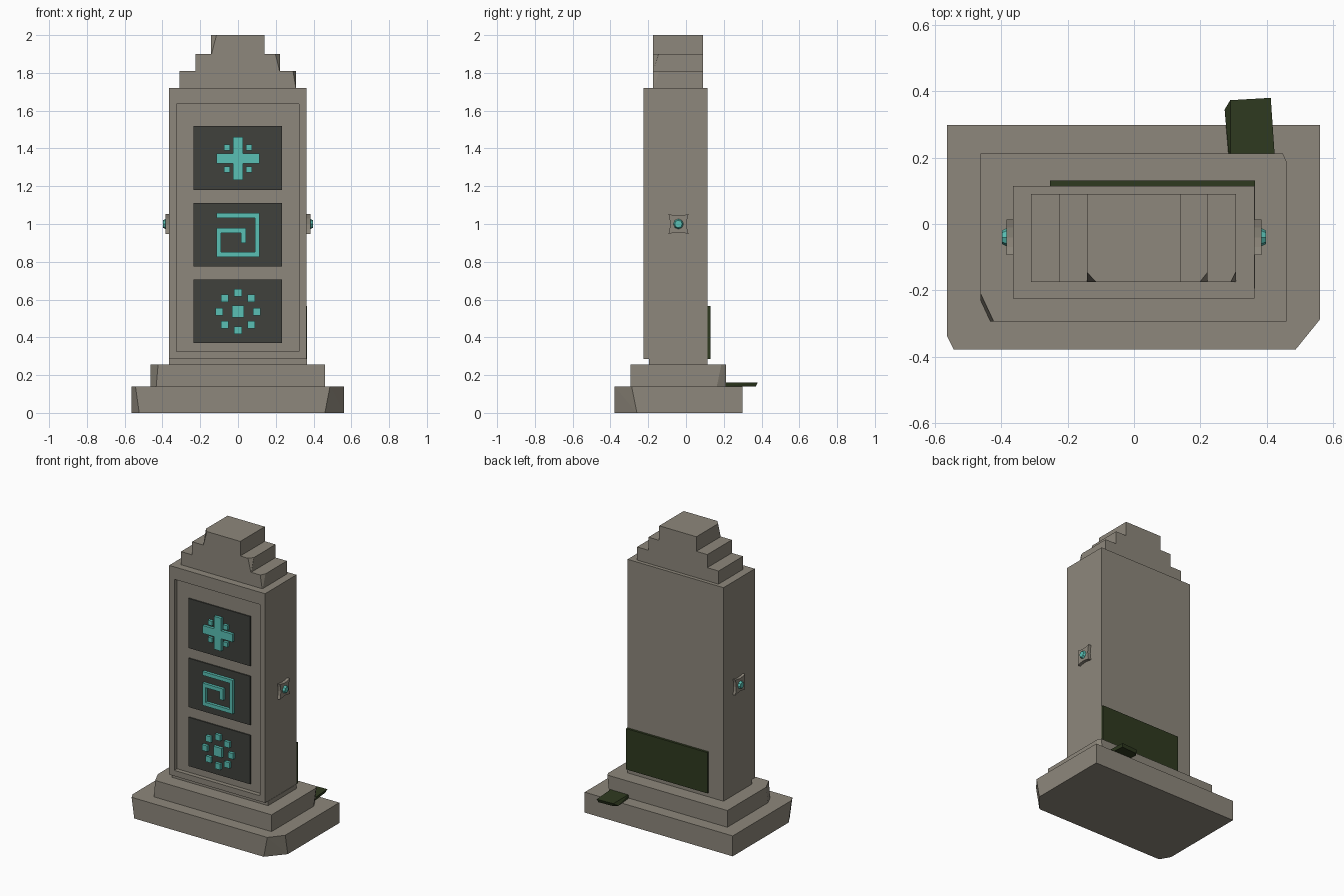
import bpy, bmesh, math
from mathutils import Matrix

if "Cube" in bpy.data.objects:
    bpy.data.objects.remove(bpy.data.objects["Cube"])


def material(name, rgb):
    m = bpy.data.materials.new(name)
    m.diffuse_color = (*rgb, 1)
    m.use_nodes = True
    m.node_tree.nodes["Principled BSDF"].inputs["Base Color"].default_value = m.diffuse_color
    return m


STONE = material("stone", (0.27, 0.245, 0.20))
DARK = material("dark_stone", (0.05, 0.052, 0.045))
TEAL = material("teal_inlay", (0.10, 0.53, 0.46))
MOSS = material("moss", (0.028, 0.042, 0.014))


def finish(name, bm, mat):
    bmesh.ops.recalc_face_normals(bm, faces=bm.faces[:])
    me = bpy.data.meshes.new(name)
    bm.to_mesh(me)
    bm.free()
    me.materials.append(mat)
    ob = bpy.data.objects.new(name, me)
    bpy.context.collection.objects.link(ob)
    return ob


def hull(name, pts, mat):
    bm = bmesh.new()
    for p in pts:
        bm.verts.new(p)
    bmesh.ops.convex_hull(bm, input=bm.verts[:])
    bmesh.ops.dissolve_limit(bm, angle_limit=0.01, verts=bm.verts[:], edges=bm.edges[:])
    return finish(name, bm, mat)


def block(name, x, y, z, mat=STONE, chips={}):
    """Box whose vertical corners (sx, sy) may be chipped: ((dx, dy) bottom, (dx, dy) top)."""
    pts = []
    for i, sx in enumerate((-1, 1)):
        for j, sy in enumerate((-1, 1)):
            for k in (0, 1):
                dx, dy = chips.get((sx, sy), ((0, 0), (0, 0)))[k]
                pts.append((x[i] - sx * dx, y[j], z[k]))
                if dx:
                    pts.append((x[i], y[j] - sy * dy, z[k]))
    return hull(name, pts, mat)


def prism(name, outlines, to3d, depth, mat):
    """Extrude flat outlines; to3d maps (u, v, d) to a position."""
    bm = bmesh.new()
    for pts in outlines:
        a, b = ([bm.verts.new(to3d(u, v, d)) for u, v in pts] for d in depth)
        bm.faces.new(a)
        bm.faces.new(b[::-1])
        for i in range(len(a)):
            j = (i + 1) % len(a)
            bm.faces.new((a[i], b[i], b[j], a[j]))
    return finish(name, bm, mat)


def square(cx, cz, r):
    return [(cx - r, cz - r), (cx + r, cz - r), (cx + r, cz + r), (cx - r, cz + r)]


# Stepped plinth with chipped corners
block("base_slab", (-0.563, 0.56), (-0.378, 0.298), (0, 0.14), chips={
    (-1, -1): ((0.04, 0.07), (0.02, 0.04)), (1, -1): ((0.10, 0.118), (0.073, 0.09))})
block("upper_step", (-0.463, 0.46), (-0.293, 0.213), (0.14, 0.255), chips={
    (-1, -1): ((0.03, 0.065), (0.04, 0.085)), (1, 1): ((0.026, 0.05), (0.012, 0.026))})
block("neck", (-0.365, 0.365), (-0.195, 0.115), (0.255, 0.285))

# Main slab with recessed front panel
body = block("main_slab", (-0.365, 0.363), (-0.225, 0.115), (0.285, 1.72))
bm = bmesh.new()
bm.from_mesh(body.data)
front = min(bm.faces, key=lambda f: f.calc_center_median().y)
lip = bmesh.ops.inset_region(bm, faces=[front], thickness=0.055)
ring = bmesh.ops.extrude_face_region(bm, geom=[front])
inner = [v for v in ring["geom"] if isinstance(v, bmesh.types.BMVert)]
rim = list(front.verts) if front.is_valid else []
for v in set(rim + inner):
    if v.co.z > 1:
        v.co.z = 1.635
for v in inner:
    v.co.y = -0.195
if front.is_valid:
    bmesh.ops.delete(bm, geom=[front], context='FACES_ONLY')
bmesh.ops.recalc_face_normals(bm, faces=bm.faces[:])
bm.to_mesh(body.data)
bm.free()

# Stepped crown
Y = (-0.175, 0.09)
block("crown_lower", (-0.31, 0.308), Y, (1.72, 1.81), chips={(1, -1): ((0.002, 0.004), (0.017, 0.033))})
block("crown_middle", (-0.225, 0.222), Y, (1.81, 1.90), chips={(1, -1): ((0.002, 0.003), (0.024, 0.03))})
block("crown_top", (-0.142, 0.14), Y, (1.90, 2.0), chips={(-1, -1): ((0.002, 0.002), (0.028, 0.03))})

# Dark tablets
for i, (z0, z1) in enumerate(((1.18, 1.52), (0.775, 1.11), (0.37, 0.705))):
    block(f"tablet_{i + 1}", (-0.235, 0.234), (-0.203, -0.195), (z0, z1), DARK)


# Raised glyphs
def on_front(u, v, d):
    return (u, d, v)


D = (-0.222, -0.203)
a, b, cz = 0.113, 0.027, 1.347
cross = [(-b, -a), (b, -a), (b, -b), (a, -b), (a, b), (b, b),
         (b, a), (-b, a), (-b, b), (-a, b), (-a, -b), (-b, -b)]
prism("cross_glyph", [[(x, z + cz) for x, z in cross]] +
      [square(0.058 * sx, cz + 0.058 * sz, 0.016) for sx in (-1, 1) for sz in (-1, 1)],
      on_front, D, TEAL)
spiral = [(-.115, 1.058), (.115, 1.058), (.115, .826), (-.115, .826), (-.115, .979),
          (.042, .979), (.042, .90), (.016, .90), (.016, .953), (-.09, .953),
          (-.09, .852), (.09, .852), (.09, 1.032), (-.115, 1.032)]
prism("spiral_glyph", [spiral], on_front, D, TEAL)
dots = [square(0, 0.536, 0.032)]
for i in range(8):
    t = i * math.pi / 4
    dots.append(square(0.099 * math.cos(t), 0.536 + 0.099 * math.sin(t), 0.02))
prism("ring_glyph", dots, on_front, D, TEAL)

# Side mounts with gems
edge = [(-0.053, -0.053), (-0.03, -0.047), (0, -0.044), (0.03, -0.047)]
plate = []
for q in range(4):
    c, s = (1, 0, -1, 0)[q], (0, 1, 0, -1)[q]
    plate += [(c * u - s * v - 0.04, s * u + c * v + 1.0) for u, v in edge]
for s, side in ((-1, "left"), (1, "right")):
    prism(f"{side}_mount", [plate], lambda u, v, d: (s * d, u, v), (0.36, 0.384), STONE)
    bm = bmesh.new()
    bmesh.ops.create_cone(bm, cap_ends=True, segments=8, radius1=0.03, radius2=0.02, depth=0.02,
                          matrix=Matrix.Translation((s * 0.388, -0.04, 1.0))
                          @ Matrix.Rotation(s * math.pi / 2, 4, 'Y'))
    finish(f"{side}_gem", bm, TEAL)

# Moss patches
block("back_moss", (-0.253, 0.364), (0.115, 0.131), (0.285, 0.565), MOSS)
top = [(0.29, 0.205), (0.29, 0.373), (0.412, 0.38), (0.424, 0.205)]
low = [(0.285, 0.205), (0.273, 0.345), (0.30, 0.365), (0.405, 0.37), (0.42, 0.205)]
hull("step_moss", [(x, y, 0.162) for x, y in top] + [(x, y, 0.14) for x, y in low], MOSS)
